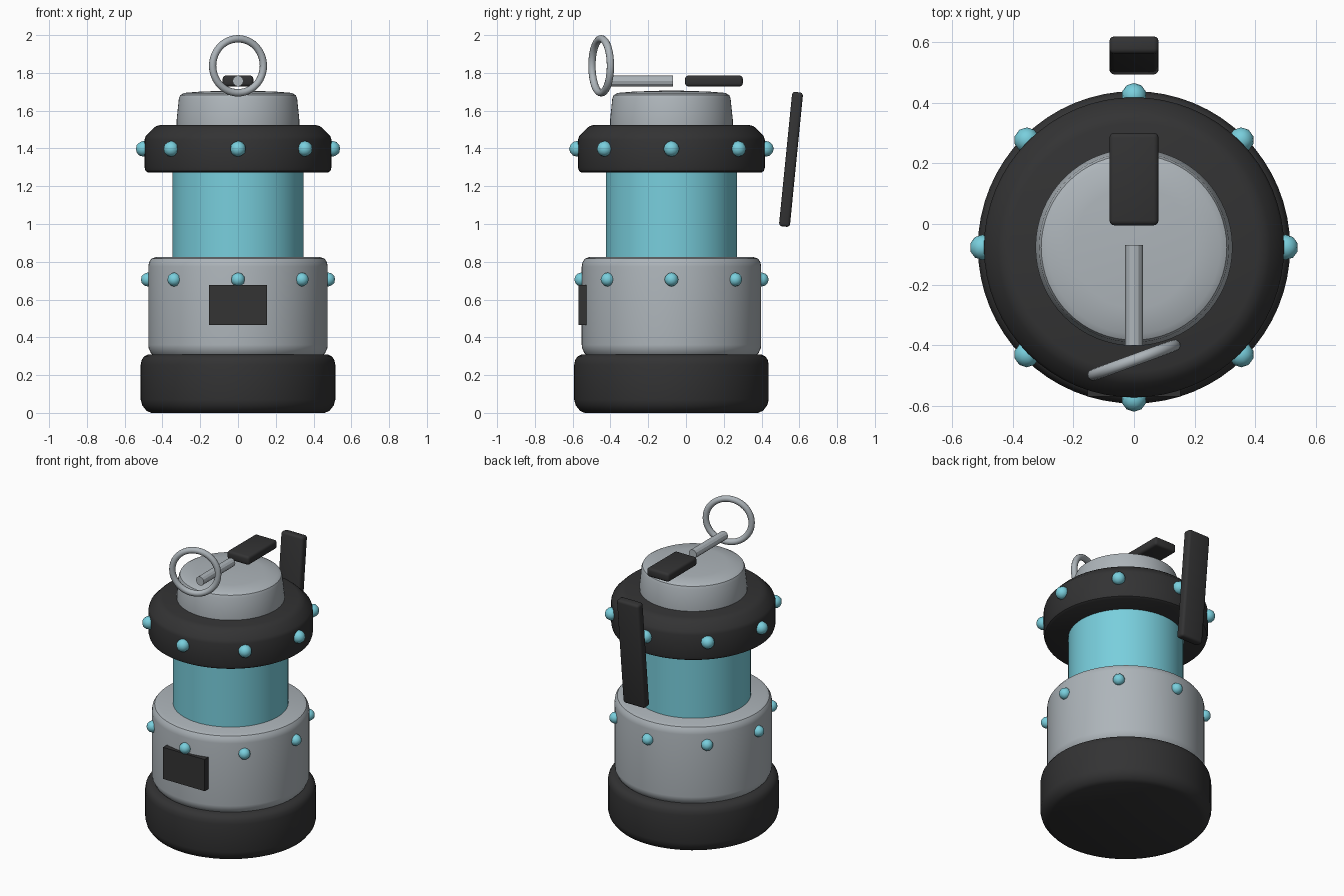
import bpy, bmesh, math
from mathutils import Matrix

if "Cube" in bpy.data.objects:
    bpy.data.objects.remove(bpy.data.objects["Cube"])

CY = -0.077  # y of the canister axis


def material(name, rgb):
    m = bpy.data.materials.new(name)
    m.diffuse_color = (*rgb, 1)
    m.use_nodes = True
    m.node_tree.nodes["Principled BSDF"].inputs["Base Color"].default_value = m.diffuse_color
    return m


DARK = material("charcoal", (0.033, 0.033, 0.034))
GREY = material("steel grey", (0.42, 0.46, 0.49))
CYAN = material("pale cyan", (0.19, 0.62, 0.72))


def finish(name, bm, mat, smooth=None):
    bmesh.ops.recalc_face_normals(bm, faces=bm.faces)
    me = bpy.data.meshes.new(name)
    bm.to_mesh(me)
    bm.free()
    me.materials.append(mat)
    ob = bpy.data.objects.new(name, me)
    bpy.context.collection.objects.link(ob)
    if smooth:
        bpy.ops.object.select_all(action='DESELECT')
        ob.select_set(True)
        bpy.context.view_layer.objects.active = ob
        bpy.ops.object.shade_smooth_by_angle(angle=math.radians(smooth))
    return ob


def lathe(name, profile, mat, n=64):
    """Closed solid turned around the canister axis from (radius, z) points."""
    bm = bmesh.new()
    rings = [[bm.verts.new((r * math.cos(2 * math.pi * i / n),
                            CY + r * math.sin(2 * math.pi * i / n), z))
              for i in range(n)] for r, z in profile]
    for a, b in zip(rings, rings[1:]):
        for i in range(n):
            j = (i + 1) % n
            bm.faces.new((a[i], a[j], b[j], b[i]))
    bm.faces.new(rings[0])
    bm.faces.new(rings[-1])
    return finish(name, bm, mat, 35)


def box(name, center, size, mat, tilt=0, bevel=0):
    bm = bmesh.new()
    bmesh.ops.create_cube(bm, size=1, matrix=Matrix.Diagonal((*size, 1)))
    if bevel:
        bmesh.ops.bevel(bm, geom=bm.edges[:], offset=bevel, segments=3,
                        profile=0.5, affect='EDGES')
    bm.transform(Matrix.Translation(center) @ Matrix.Rotation(tilt, 4, 'X'))
    return finish(name, bm, mat, 35 if bevel else None)


# Stacked turned body
lathe("base", [(0.46, 0), (0.485, 0.012), (0.507, 0.04), (0.515, 0.07),
               (0.515, 0.255), (0.51, 0.28), (0.498, 0.298), (0.475, 0.31)], DARK)
lathe("lower_body", [(0.445, 0.30), (0.462, 0.318), (0.474, 0.345), (0.475, 0.36),
                     (0.475, 0.775), (0.471, 0.798), (0.458, 0.817),
                     (0.435, 0.825)], GREY)
lathe("core", [(0.347, 0.80), (0.347, 1.29)], CYAN)
lathe("collar", [(0.475, 1.272), (0.489, 1.28), (0.495, 1.30), (0.495, 1.445),
                 (0.488, 1.466), (0.45, 1.505), (0.435, 1.517), (0.41, 1.525)], DARK)
lathe("cap", [(0.325, 1.515), (0.325, 1.55), (0.313, 1.665), (0.306, 1.682),
              (0.285, 1.694), (0.2, 1.701), (0.05, 1.706)], GREY)

# Studs around the collar and the lower body
for label, dist, z, rad in (("collar", 0.50, 1.398, 0.042), ("body", 0.478, 0.706, 0.037)):
    for k in range(8):
        a = k * math.pi / 4
        bm = bmesh.new()
        bmesh.ops.create_icosphere(bm, subdivisions=2, radius=rad)
        bm.transform(Matrix.Translation((dist * math.cos(a), CY + dist * math.sin(a), z)))
        finish(f"{label}_stud_{k + 1}", bm, CYAN, 40)

# Front plate
box("front_plate", (0, -0.548, 0.571), (0.306, 0.042, 0.21), DARK)

# Top lever and the hanging lever behind
box("top_lever", (0, 0.148, 1.757), (0.162, 0.305, 0.058), DARK, bevel=0.016)
box("back_lever", (0, 0.556, 1.342), (0.162, 0.058, 0.715), DARK,
    tilt=math.radians(-5.7), bevel=0.016)

# Pin rod
bm = bmesh.new()
bmesh.ops.create_cone(bm, cap_ends=True, segments=12, radius1=0.029, radius2=0.029, depth=0.33)
bm.transform(Matrix.Translation((0, -0.235, 1.757)) @ Matrix.Rotation(math.pi / 2, 4, 'X'))
finish("pin_rod", bm, GREY)

# Pull ring, upright and turned a little
bm = bmesh.new()
N, M, R, r = 48, 12, 0.143, 0.0195
grid = [[bm.verts.new(((R + r * math.cos(v)) * math.cos(u), r * math.sin(v),
                       (R + r * math.cos(v)) * math.sin(u)))
         for v in (2 * math.pi * j / M for j in range(M))]
        for u in (2 * math.pi * i / N for i in range(N))]
for i in range(N):
    for j in range(M):
        a, b = grid[i], grid[(i + 1) % N]
        bm.faces.new((a[j], b[j], b[(j + 1) % M], a[(j + 1) % M]))
bm.transform(Matrix.Translation((0, -0.449, 1.8375)) @ Matrix.Rotation(math.radians(20), 4, 'Z'))
finish("pull_ring", bm, GREY, 60)
